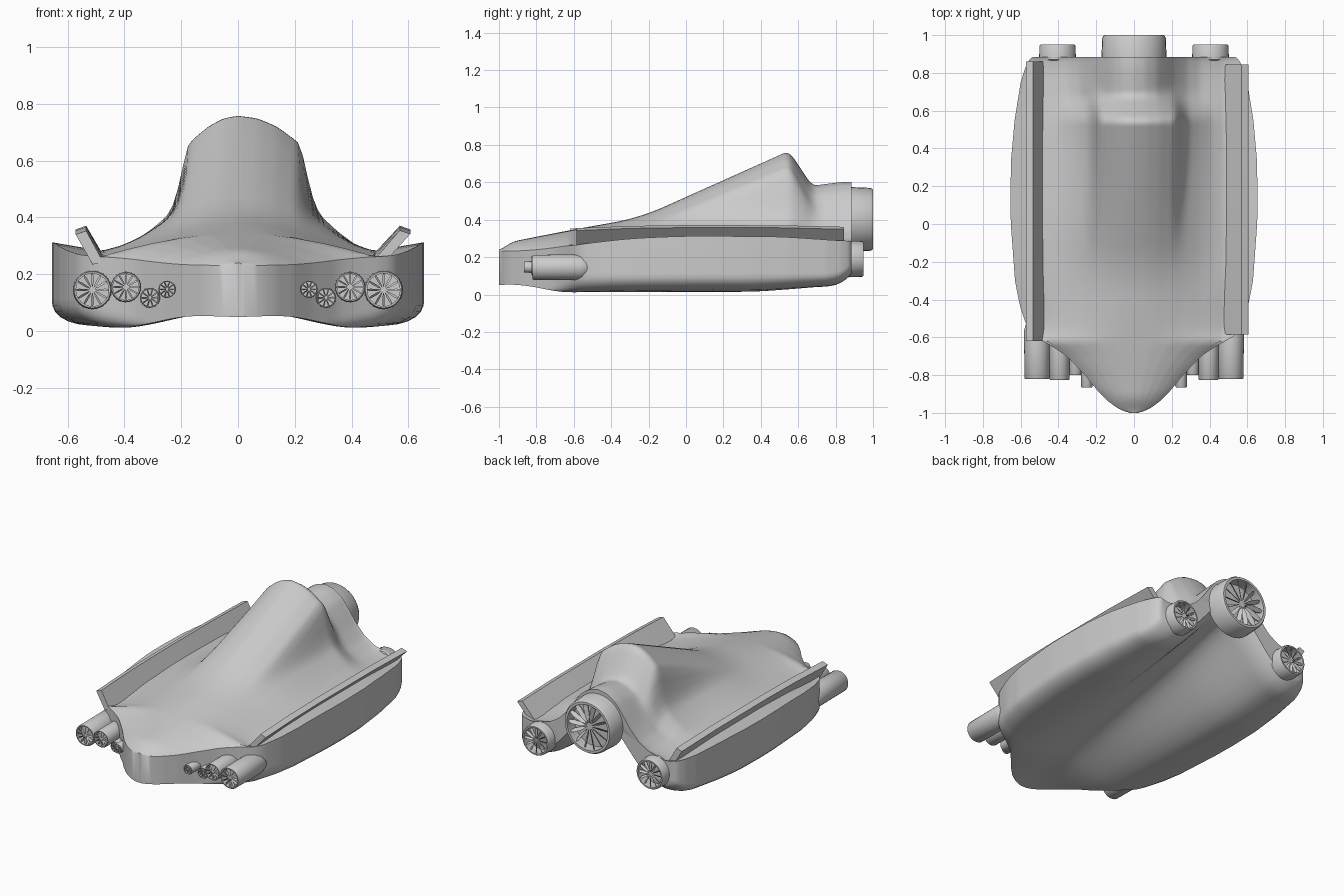
import bpy, bmesh, math

cube = bpy.data.objects.get("Cube")
if cube:
    bpy.data.objects.remove(cube, do_unlink=True)

grey = bpy.data.materials.new("hull grey")
grey.use_nodes = True
colour = (0.6, 0.6, 0.6, 1)
grey.diffuse_color = colour
grey.node_tree.nodes["Principled BSDF"].inputs["Base Color"].default_value = colour


def finish(name, bm, angle=35):
    bmesh.ops.recalc_face_normals(bm, faces=bm.faces)
    mesh = bpy.data.meshes.new(name)
    bm.to_mesh(mesh)
    bm.free()
    mesh.materials.append(grey)
    obj = bpy.data.objects.new(name, mesh)
    bpy.context.collection.objects.link(obj)
    bpy.ops.object.select_all(action='DESELECT')
    obj.select_set(True)
    bpy.context.view_layer.objects.active = obj
    bpy.ops.object.shade_smooth_by_angle(angle=math.radians(angle))


def lerp(table, t):
    if t <= table[0][0]:
        return table[0][1]
    for (a, va), (b, vb) in zip(table, table[1:]):
        if t <= b:
            return va + (vb - va) * (t - a) / (b - a)
    return table[-1][1]


def soft(table, t, span):
    return sum(lerp(table, t + span * k / 4) for k in range(-4, 5)) / 9


def smooth(a, b, t):
    t = max(0, min(1, (t - a) / (b - a)))
    return t * t * (3 - 2 * t)


def loft(bm, rings):
    rows = [[bm.verts.new(p) for p in ring] for ring in rings]
    n = len(rows[0])
    for a, b in zip(rows, rows[1:]):
        for i in range(n):
            j = (i + 1) % n
            bm.faces.new((a[i], a[j], b[j], b[i]))
    bm.faces.new(rows[0])
    bm.faces.new(rows[-1])


# Plan outline, wall top and ridge line along the length
WIDTH = [(-1, .02), (-.99, .055), (-.97, .095), (-.94, .135), (-.88, .195), (-.8, .26),
         (-.7, .355), (-.65, .43), (-.6, .52), (-.56, .56), (-.5, .582), (-.43, .605),
         (-.3, .63), (0, .652), (.15, .655), (.35, .65), (.55, .632), (.75, .6),
         (.83, .575), (.87, .555), (.885, .535)]
EDGE = [(-1, .23), (-.8, .235), (-.6, .265), (-.3, .3), (0, .313), (.5, .31), (.87, .285)]
RIDGE = [(-1, .235), (-.96, .262), (-.92, .285), (-.6, .348), (-.25, .41), (.55, .768),
         (.675, .582), (.83, .602), (.87, .602)]
# Hump cross-sections: nose, foredeck, crest and tail arch
NOSE = [(0, 1), (.1, .96), (.2, .84), (.3, .64), (.38, .41), (.44, .19), (.48, 0)]
BOW = [(0, 1), (.06, .97), (.12, .88), (.2, .68), (.27, .46), (.35, .23), (.42, .08), (.48, 0)]
CREST = [(0, 1), (.06, .98), (.12, .92), (.2, .79), (.215, .62), (.245, .37), (.27, .27),
         (.33, .16), (.4, .06), (.48, 0)]
TAIL = [(0, 1), (.06, .96), (.12, .84), (.17, .64), (.22, .42), (.28, .22), (.35, .09), (.48, 0)]
# Tunnel under the hull, deepening towards the stern
TUNNEL = [(0, 1), (.06, .95), (.12, .8), (.2, .54), (.28, .28), (.36, .1), (.46, 0)]


def deck(x, y):
    w, e = lerp(WIDTH, y), soft(EDGE, y, .1)
    inner = min(w, .48)
    dip = .03 * smooth(.48, .6, w)
    if abs(x) > inner:
        return e - dip * (1 - (abs(x) - inner) / (w - inner + 1e-6))
    fore, back, tail = smooth(-.8, -.2, y), smooth(-.3, .5, y), smooth(.55, .74, y)
    off = .022 * back * (1 - tail) * math.sin(math.pi * abs(x) / inner)
    a = (abs(x) - math.copysign(off, x)) * .48 / inner
    f = 0
    for table, share in ((NOSE, (1 - fore) * (1 - back)), (BOW, fore * (1 - back)),
                         (CREST, back * (1 - tail)), (TAIL, back * tail)):
        f += share * soft(table, a, .012)
    ridge = soft(RIDGE, y, .025 + .1 * smooth(.4, .1, y) * smooth(-.9, -.5, y))
    return e - dip + (ridge - e + dip) * f


def stern_lift(y):
    return .06 * max(0, (y - .72) / .165) ** 3


def belly(x, y):
    ends = .03 * smooth(-.6, -1, y) + .03 * smooth(.3, .85, y) + stern_lift(y)
    depth = .015 + .33 * (y + 1) / 1.8
    rise = .025 * smooth(.35, .65, abs(x))
    return .005 + ends + depth * soft(TUNNEL, abs(x), .03) + rise


def section(y):
    w, e = lerp(WIDTH, y), soft(EDGE, y, .1)
    roll = smooth(.3, .6, w)              # rounded lower lip on the flanks
    steps = 72
    across = [w * (2 * i / steps - 1) for i in range(steps + 1)]
    pts = [(x, y, deck(x, y)) for x in across]
    inset = w - .13 * roll
    low = belly(inset, y)
    foot = max(low, .05 * (1 - roll) + .115 * roll + stern_lift(y))
    side = [(w, foot)]
    for k in range(1, 6):
        c = math.pi / 2 * k / 6
        side.append((inset + (w - inset) * math.cos(c) + .008 * roll * math.sin(2 * c),
                     foot + (low - foot) * math.sin(c)))
    pts += [(x, y, z) for x, z in side]
    under = [inset * (1 - i / 18) for i in range(37)]
    pts += [(x, y, belly(x, y)) for x in under]
    pts += [(-x, y, z) for x, z in reversed(side)]
    return pts


stations = [-1 + 1.5 * (i / 60) ** 1.5 for i in range(61)]
stations += [.5 + .385 * i / 32 for i in range(1, 33)]
bm = bmesh.new()
loft(bm, [section(y) for y in stations])
bmesh.ops.remove_doubles(bm, verts=bm.verts, dist=.0004)
finish("hull", bm, 45)

# Slanted rails along both deck edges
for name, side, lean, front, back in (("left_rail", 1, .035, -.585, .845),
                                      ("right_rail", -1, 0, -.62, .86)):
    bm = bmesh.new()
    rings = []
    for y in (front, -.3, 0, .5, back):
        dz = lerp(EDGE, y) - .313
        rings.append([(side * x, y, z + dz * follow) for x, z, follow in
                      ((.475, .268, .5), (.512, .26, .5),
                       (.572 + lean, .358, .35), (.535 + lean, .371, .35))])
    loft(bm, rings)
    finish(name, bm, 20)


# Ducted fans: hollow casing with thin blades in its mouth
def fan(name, x, z, r, mouth, length, facing, blades=12):
    bm = bmesh.new()
    depth = min(.07, r * .7)
    profile = [(.86, depth), (.86, 0), (.95, 0), (1, r * .08), (1.03, length * .8),
               (.85, length * .94), (.5, length)]
    rings = []
    for k, d in profile:
        rings.append([(x + r * k * math.cos(t), mouth - facing * d, z + r * k * math.sin(t))
                      for t in (2 * math.pi * i / 32 for i in range(32))])
    loft(bm, rings)
    for i in range(blades):
        t = 2 * math.pi * i / blades
        c, s = math.cos(t), math.sin(t)
        front, rear = [], []
        for u, v in ((.12, 0), (.35, .05), (.7, .06), (.88, .03),
                     (.88, -.03), (.7, -.06), (.35, -.05)):
            px, pz = x + r * (u * c - v * s), z + r * (u * s + v * c)
            y = mouth - facing * r * (.12 + v)
            front.append((px, y, pz))
            rear.append((px, y - facing * r * .04, pz))
        loft(bm, [front, rear])
    finish(name, bm, 40)


for side, word in ((1, "left"), (-1, "right")):
    fan(word + "_bow_fan_large", side * .513, .145, .067, -.82, .32, -1)
    fan(word + "_bow_fan_medium", side * .395, .155, .053, -.825, .3, -1)
    fan(word + "_bow_fan_low", side * .31, .117, .035, -.8, .2, -1, 10)
    fan(word + "_bow_fan_small", side * .25, .147, .03, -.865, .2, -1, 10)
    fan(word + "_stern_fan", side * .405, .19, .095, .95, .1, 1)
fan("main_stern_fan", 0, .402, .168, 1, .16, 1, 14)
